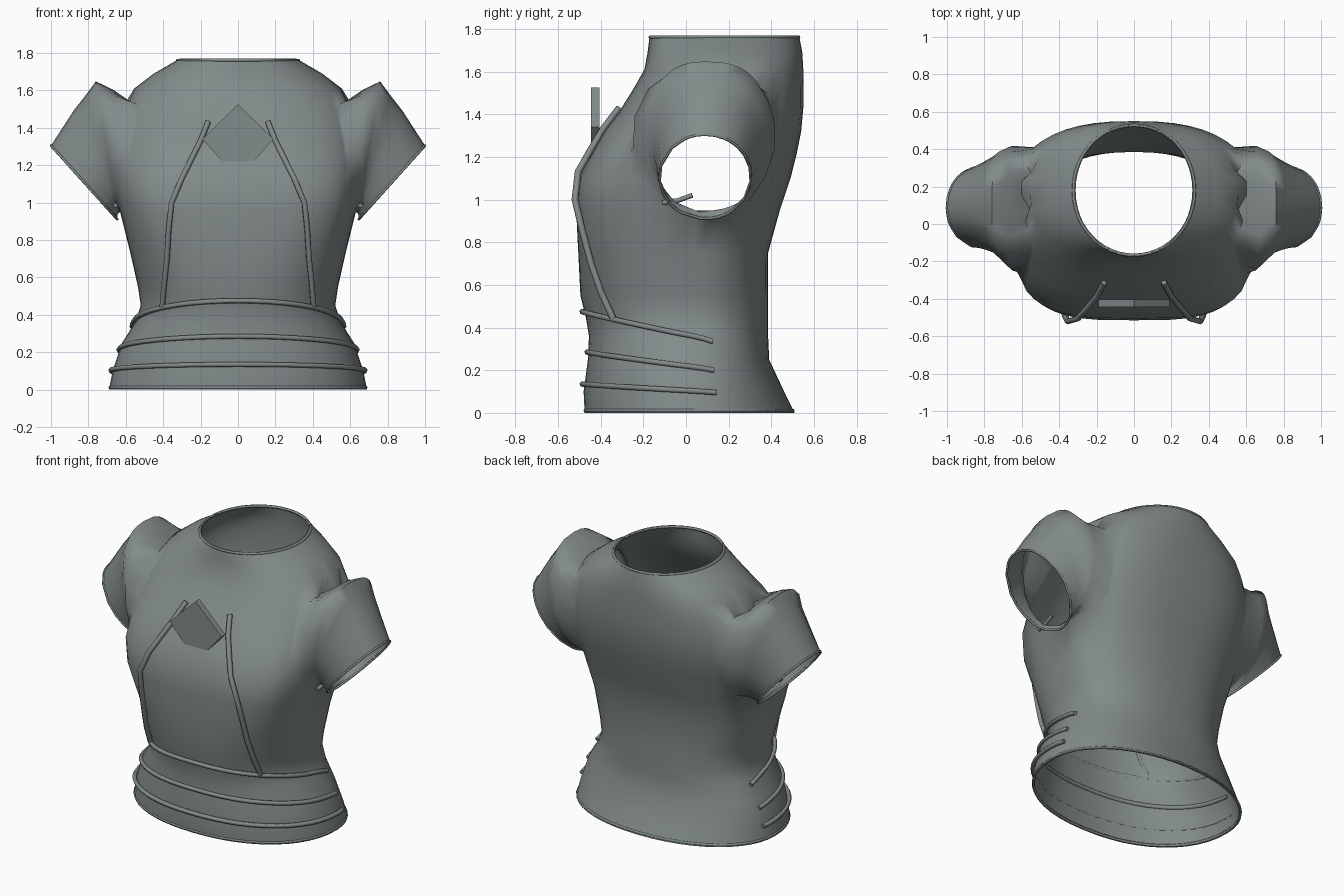
import bpy, bmesh, math

if "Cube" in bpy.data.objects:
    bpy.data.objects.remove(bpy.data.objects["Cube"])

cloth = bpy.data.materials.new("grey_green_cloth")
cloth.diffuse_color = (0.225, 0.26, 0.257, 1)
cloth.use_nodes = True
cloth.node_tree.nodes["Principled BSDF"].inputs["Base Color"].default_value = cloth.diffuse_color

# Body profile: height, half width, front y, back y, side y, front and back squareness
PROFILE = [
    (0.00, .69, -.475, .51, .05, .92, .95), (0.10, .67, -.48, .46, .04, .92, .92),
    (0.25, .62, -.46, .39, .03, .90, .85), (0.36, .55, -.455, .385, .03, .87, .85),
    (0.45, .52, -.47, .385, .03, .85, .85), (0.55, .535, -.495, .385, .03, .80, .85),
    (0.75, .58, -.505, .385, .04, .70, .85), (0.95, .63, -.515, .44, .05, .58, .85),
    (1.10, .655, -.505, .49, .07, .58, .82), (1.22, .66, -.445, .52, .09, .62, .78),
    (1.32, .655, -.387, .54, .11, .68, .78), (1.43, .64, -.302, .55, .13, .75, .80),
    (1.53, .605, -.24, .55, .15, .80, .82), (1.61, .555, -.195, .55, .17, .88, .86),
    (1.69, .45, -.18, .545, .18, .95, .92), (1.77, .312, -.17, .53, .18, 1.0, 1.0)]
COLS = 24


def section(z):
    for a, b in zip(PROFILE, PROFILE[1:]):
        if z <= b[0]:
            t = (z - a[0]) / (b[0] - a[0])
            return [p + (q - p) * t for p, q in zip(a, b)]
    return PROFILE[-1]


def spow(v, p):
    return math.copysign(abs(v) ** p, v)


def body_point(angle, z, out=0.0):
    """Point on the body; angle 0 is the wearer's side, -90 degrees the front."""
    _, hw, front, back, mid, pf, pb = section(z)
    c, s = math.cos(angle), math.sin(angle)
    power, depth = (pb, back - mid) if s > 0 else (pf, mid - front)
    return (spow(c, power) * (hw + out), mid + spow(s, power) * (depth + out), z)


def front_point(x, z, out):
    """Point on the front of the body at a given x and z."""
    _, hw, front, _, mid, power, _ = section(z)
    y = (1 - (abs(x) / hw) ** (2 / power)) ** (power / 2)
    return (x, mid - (mid - front) * y - out, z)


def side_point(y, z):
    """Point on the side of the body at a given y and z."""
    _, hw, front, back, mid, pf, pb = section(z)
    power, depth = (pb, back - mid) if y > mid else (pf, mid - front)
    return (hw * (1 - (abs(y - mid) / depth) ** (2 / power)) ** (power / 2), y, z)


def mesh_object(name, bm, angle=60):
    bmesh.ops.recalc_face_normals(bm, faces=bm.faces)
    mesh = bpy.data.meshes.new(name)
    bm.to_mesh(mesh)
    bm.free()
    obj = bpy.data.objects.new(name, mesh)
    bpy.context.collection.objects.link(obj)
    mesh.materials.append(cloth)
    bpy.ops.object.select_all(action='DESELECT')
    bpy.context.view_layer.objects.active = obj
    obj.select_set(True)
    bpy.ops.object.shade_smooth_by_angle(angle=math.radians(angle))
    return obj


def cord(name, points, radius, closed=False):
    curve = bpy.data.curves.new(name, 'CURVE')
    curve.dimensions = '3D'
    curve.bevel_depth, curve.bevel_resolution = radius, 1
    curve.use_fill_caps = not closed
    spline = curve.splines.new('POLY')
    spline.points.add(len(points) - 1)
    for p, co in zip(spline.points, points):
        p.co = (*co, 1)
    spline.use_cyclic_u = closed
    curve.materials.append(cloth)
    obj = bpy.data.objects.new(name, curve)
    bpy.context.collection.objects.link(obj)
    return obj


# Half of the open body, leaving the armhole patch empty
ROW0, ROW1, COL0, COL1 = 7, 12, 8, 17
bm = bmesh.new()
grid = [[bm.verts.new(body_point(math.pi * (i / COLS - 0.5), row[0]))
         for i in range(COLS + 1)] for row in PROFILE]
for j in range(len(PROFILE) - 1):
    for i in range(COLS):
        if not (ROW0 <= j < ROW1 and COL0 <= i < COL1):
            bm.faces.new((grid[j][i], grid[j][i + 1], grid[j + 1][i + 1], grid[j + 1][i]))

# Round off the armhole edge along the body surface
loop = ([grid[ROW0][i] for i in range(COL0, COL1)]
        + [grid[j][COL1] for j in range(ROW0, ROW1)]
        + [grid[ROW1][i] for i in range(COL1, COL0, -1)]
        + [grid[j][COL0] for j in range(ROW1, ROW0, -1)])
angles = [math.atan2((v.co.z - 1.25) / .29, (v.co.y - .08) / .31) for v in loop]
for v, a in zip(loop, angles):
    y, z = .08 + .345 * math.cos(a), 1.25 + .305 * math.sin(a)
    w = .65 if a < 0 else .4
    v.co = side_point(v.co.y * (1 - w) + y * w, v.co.z * (1 - w) + z * w)

# Puffed sleeve: top x, top z, bottom x, bottom z, front y, back y, squareness of upper half
SLEEVE = [(.67, 1.605, .637, .945, -.25, .42, .78), (.76, 1.648, .642, .935, -.19, .395, .80),
          (.81, 1.58, .645, .93, -.16, .37, .87), (.88, 1.49, .645, .925, -.145, .345, .95),
          (1.0, 1.305, .645, .91, -.125, .305, 1.0)]
ring = loop
for tx, tz, bx, bz, yf, yb, power in SLEEVE:
    new = []
    for a in angles:
        p = power if a > 0 else 1
        c, s = spow(math.cos(a), p), spow(math.sin(a), p)
        new.append(bm.verts.new(((tx + bx) / 2 + (tx - bx) / 2 * s,
                                 (yf + yb) / 2 + (yb - yf) / 2 * c,
                                 (tz + bz) / 2 + (tz - bz) / 2 * s)))
    for k in range(len(new)):
        n = (k + 1) % len(new)
        bm.faces.new((ring[k], ring[n], new[n], new[k]))
    ring = new
cuff = [tuple(v.co) for v in ring]

# Shoulder creases pulled in along the sleeve seam
for i in (COL0 + 3, COL0 + 6):
    grid[ROW1][i].co.x -= 0.04
    grid[ROW1][i].co.z -= 0.015
body = mesh_object("bodice", bm, 75)
mirror = body.modifiers.new("mirror", 'MIRROR')
mirror.merge_threshold = 0.001

# Edge trims at the neck, hem and cuffs
for name, z, r in (("neck_trim", 1.761, .009), ("hem_trim", .011, .009)):
    cord(name, [body_point(2 * math.pi * k / 48, z, -.004) for k in range(48)], r, True)

# Waist cords: height at the front, height at the ends
for name, z0, z1, out in (("upper_waist_cord", .475, .335, .010),
                          ("middle_waist_cord", .285, .20, .004),
                          ("lower_waist_cord", .135, .095, .010)):
    pts = []
    for k in range(33):
        t = k / 16 - 1
        pts.append(body_point(-math.pi / 2 + t * math.radians(102),
                              z0 + (z1 - z0) * abs(t) ** 1.7, out))
    cord(name, pts, .014)

# Paired trims and chest cords, lifted a little over the bust
CHEST = [(.16, 1.43), (.20, 1.33), (.25, 1.23), (.30, 1.13), (.355, 1.0),
         (.37, .86), (.38, .7), (.395, .56), (.405, .44)]
for side, sx in (("right", 1), ("left", -1)):
    cord(side + "_cuff_trim", [(sx * x, y, z) for x, y, z in cuff], .007, True)
    cord(side + "_chest_cord", [front_point(sx * x, z, .015 + .02 * math.exp(-((z - 1.05) / .12) ** 2))
                                for x, z in CHEST], .016)
    cord(side + "_underarm_strand", [(sx * .655, -.11, .985), (sx * .66, -.04, .995),
                                     (sx * .665, .03, 1.02)], .013)

# Pointed plate standing at the chest
bm = bmesh.new()
face = bm.faces.new([bm.verts.new((x, -.445, z)) for x, z in
                     ((-.085, 1.22), (.085, 1.22), (.19, 1.34), (0, 1.525), (-.19, 1.34))])
move = bmesh.ops.extrude_face_region(bm, geom=[face])
bmesh.ops.translate(bm, vec=(0, .04, 0),
                    verts=[v for v in move["geom"] if isinstance(v, bmesh.types.BMVert)])
mesh_object("chest_plate", bm, 30)
